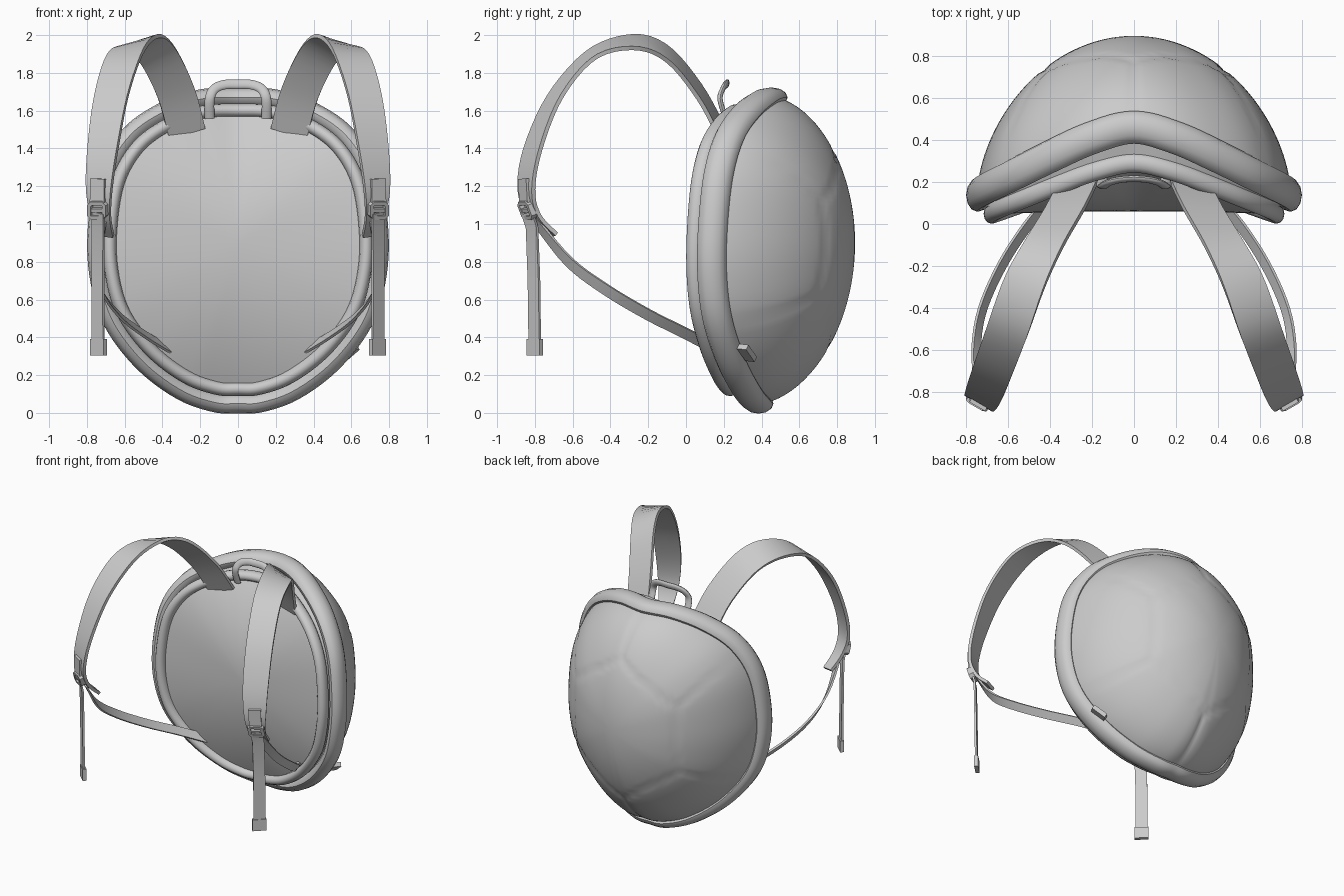
import bpy, bmesh, math
from mathutils import Vector as V

if "Cube" in bpy.data.objects:
    bpy.data.objects.remove(bpy.data.objects["Cube"])


def spline(pts, n, closed=False):
    """Catmull-Rom curve through points of any dimension."""
    pts = [V(p) for p in pts]
    k, out = len(pts), []
    for i in range(k if closed else k - 1):
        if closed:
            a, b, c, d = (pts[(i + j) % k] for j in (-1, 0, 1, 2))
        else:
            a, b, c, d = (pts[min(max(i + j, 0), k - 1)] for j in (-1, 0, 1, 2))
        for s in range(n):
            t = s / n
            out.append(0.5 * (2 * b + (c - a) * t + (2 * a - 5 * b + 4 * c - d) * t * t
                              + (3 * b - a - 3 * c + d) * t ** 3))
    return out if closed else out + [pts[-1]]


def loft(name, rings, around=True, along=False, caps=False, pole=None, angle=40):
    """Skin a list of rings, with optional end caps or a centre pole on the first ring."""
    bm = bmesh.new()
    vs = [[bm.verts.new(p) for p in r] for r in rings]
    m, n = len(vs), len(vs[0])
    for i in range(m if along else m - 1):
        for j in range(n):
            a, b = vs[i], vs[(i + 1) % m]
            bm.faces.new((a[j], a[(j + 1) % n], b[(j + 1) % n], b[j]))
    if caps:
        bm.faces.new(vs[0])
        bm.faces.new(vs[-1])
    if pole is not None:
        c = bm.verts.new(pole)
        for j in range(n):
            bm.faces.new((c, vs[0][j], vs[0][(j + 1) % n]))
    bmesh.ops.recalc_face_normals(bm, faces=bm.faces)
    me = bpy.data.meshes.new(name)
    bm.to_mesh(me)
    bm.free()
    ob = bpy.data.objects.new(name, me)
    bpy.context.collection.objects.link(ob)
    bpy.context.view_layer.objects.active = ob
    ob.select_set(True)
    bpy.ops.object.shade_smooth_by_angle(angle=math.radians(angle))
    ob.select_set(False)
    return ob


RECT = [(-1, -1), (1, -1), (1, 1), (-1, 1)]
ROUND = [(math.cos(i * math.pi / 6), math.sin(i * math.pi / 6)) for i in range(12)]


def sweep(name, path, wide, half, thick, section=RECT, closed=False):
    """Sweep a section; wide = width direction(s), half = half width(s)."""
    k, rings = len(path), []
    for i, p in enumerate(path):
        if closed:
            t = path[(i + 1) % k] - path[i - 1]
        else:
            t = path[min(i + 1, k - 1)] - path[max(i - 1, 0)]
        t.normalize()
        w = V(wide[i]) if isinstance(wide, list) else V(wide)
        h = half[i] if isinstance(half, list) else half
        w = (w - t * w.dot(t)).normalized()
        nrm = t.cross(w)
        rings.append([p + w * (a * h) + nrm * (b * thick) for a, b in section])
    return loft(name, rings, along=closed, caps=not closed)


# Saddle-shaped egg outline shared by rim, shell and back panel
half_outline = [(0, .46, 1.67), (.2, .41, 1.66), (.4, .32, 1.59), (.58, .23, 1.46), (.70, .17, 1.25),
                (.745, .14, .95), (.73, .14, .7), (.66, .17, .48), (.5, .24, .27), (.3, .32, .12),
                (.12, .375, .055), (0, .385, .05)]
outline = spline(half_outline + [(-x, y, z) for x, y, z in half_outline[-2:0:-1]], 6, True)
ZC = .9

# Fat rim around the shell
sweep("shell_rim", outline, (0, 1, 0), .078, .052, ROUND, True)

# Piping around the back panel
pad = [V((p.x * .91, .05 + (p.y - .14) * .75, ZC + (p.z - ZC) * .91)) for p in outline]
sweep("panel_piping", pad, (0, 1, 0), .046, .036, ROUND, True)

# Back panel, joined to the rim by a side wall
rings = [[V((p.x * t, .06 + (p.y - .06) * t * t, ZC + (p.z - ZC) * t)) for p in pad]
         for t in [i / 14 for i in range(1, 15)]]
rings.append([V((p.x * .97, p.y, ZC + (p.z - ZC) * .97)) for p in outline])
loft("back_panel", rings, pole=(0, .06, ZC))

# Domed shell with seams between a central hexagon and six outer plates
hexa = [(0, 1.4), (.43, 1.12), (.43, .62), (0, .33), (-.43, .62), (-.43, 1.12)]
outer = [(0, 1.64), (.62, 1.38), (.66, .48), (0, .08), (-.66, .48), (-.62, 1.38)]
seams = [(V(hexa[i]), V(hexa[(i + 1) % 6])) for i in range(6)]
seams += [(V(a), V(b)) for a, b in zip(hexa, outer)]


def seam_dist(q):
    best = 9
    for a, b in seams:
        t = max(0, min(1, (q - a).dot(b - a) / (b - a).length_squared))
        best = min(best, (q - a - (b - a) * t).length)
    return best


rings = []
for i in range(1, 37):
    t = math.sin(i / 36 * math.pi / 2)
    ring = []
    for p in outline:
        x, z = p.x * t, ZC + (p.z - ZC) * t
        y = p.y + (.895 - p.y) * max(0, 1 - t * t) ** .58
        y -= .009 * math.exp(-(seam_dist(V((x, z))) / .016) ** 2)
        ring.append(V((x, y, z)))
    rings.append(ring)
loft("shell_dome", rings, pole=(0, .895, ZC))

# Carry handle
hh = [(.15, .21, 1.56), (.15, .18, 1.66), (.125, .195, 1.715), (.07, .21, 1.738)]
handle = spline(hh + [(0, .215, 1.74)] + [(-x, y, z) for x, y, z in hh[::-1]], 5)
plane_n = V((0, 1, -.3))
sweep("carry_handle", handle, plane_n, .014, .026, ROUND)

for s, side in ((1, "right"), (-1, "left")):
    def flip(pts):
        return [V((p[0] * s, p[1], p[2])) for p in pts]

    # Wide shoulder strap: x, y, z then half width
    path = [(.27, .19, 1.48), (.33, .07, 1.70), (.43, -.10, 1.90), (.52, -.28, 1.96), (.60, -.5, 1.895),
            (.67, -.69, 1.68), (.715, -.81, 1.4), (.735, -.845, 1.18), (.725, -.80, 1.04), (.70, -.70, .94)]
    dirs = [(.86, 0, -.5), (.9, 0, -.42), (.93, 0, -.36), (.95, 0, -.3), (.95, .1, -.2),
            (.93, .3, -.1), (.88, .47, 0), (.87, .5, 0), (.87, .5, 0), (.87, .5, 0)]
    wid = [(h, 0) for h in (.1, .1, .1, .1, .098, .094, .088, .075, .055, .045)]
    sweep("shoulder_strap_" + side, flip(spline(path, 5)), flip(spline(dirs, 5)),
          [w[0] for w in spline(wid, 5)], .011)

    # Narrow lower strap back to the shell
    low = [(.725, -.80, 1.02), (.75, -.62, .80), (.725, -.42, .65), (.63, -.2, .52), (.5, 0, .42), (.36, .16, .335)]
    ldir = [(.8, .4, .3), (.5, .4, .5), (.4, .45, .7), (.4, .45, .7), (.4, .45, .7), (.4, .45, .7)]
    sweep("lower_strap_" + side, flip(spline(low, 5)), flip(spline(ldir, 5)), .03, .007)

    # Hanging strap end with folded tip
    u = (.72, .69, 0)
    sweep("hanging_strap_" + side, flip([(.74, -.84, 1.06), (.74, -.815, .98), (.742, -.805, .7), (.74, -.80, .31)]),
          flip([u])[0], .041, .007)
    sweep("strap_tip_" + side, flip([(.738, -.80, .39), (.738, -.80, .305)]), flip([u])[0], .048, .014)

    # Buckle frame, crossbar and the webbing loop above it
    c, a, b = V((.742, -.84, 1.075)), V((.87, .5, 0)) * .045, V((0, -.35, .94)) * .04
    frame = [c + a * i + b * j for i, j in ((-1, -.7), (-.7, -1), (.7, -1), (1, -.7), (1, .7), (.7, 1), (-.7, 1), (-1, .7))]
    nrm = a.cross(b).normalized()
    sweep("buckle_frame_" + side, flip(frame), flip([nrm])[0], .018, .011, RECT, True)
    sweep("buckle_bar_" + side, flip([c - a, c + a]), flip([nrm])[0], .014, .01)
    sweep("webbing_loop_" + side, flip([(.742, -.85, 1.1), (.74, -.858, 1.24)]), flip([a])[0], .043, .012)

# Small tag by the lower rim
sweep("side_tag", [V((.545, .345, .285)), V((.62, .30, .35))], (-.35, .6, -.5), .03, .016)
